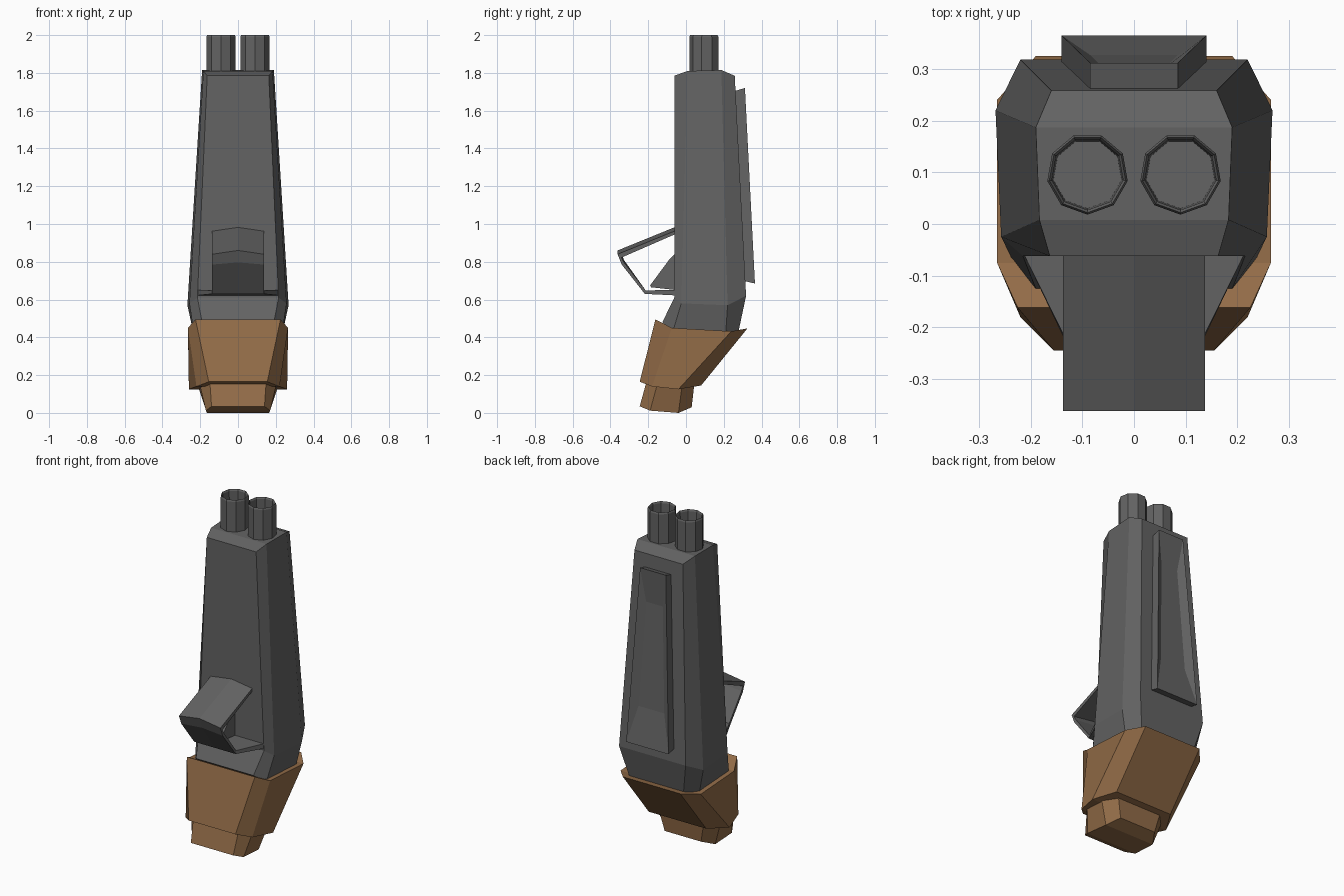
import bpy, bmesh, math
from mathutils import Vector

if "Cube" in bpy.data.objects:
    bpy.data.objects.remove(bpy.data.objects["Cube"])


def material(name, rgb):
    m = bpy.data.materials.new(name)
    m.diffuse_color = (*rgb, 1)
    m.use_nodes = True
    m.node_tree.nodes["Principled BSDF"].inputs["Base Color"].default_value = m.diffuse_color
    return m


METAL = material("gunmetal grey", (0.125, 0.125, 0.125))
WOOD = material("warm wood brown", (0.29, 0.15, 0.064))


def finish(name, bm, mat):
    bmesh.ops.recalc_face_normals(bm, faces=bm.faces)
    me = bpy.data.meshes.new(name)
    bm.to_mesh(me)
    bm.free()
    me.materials.append(mat)
    ob = bpy.data.objects.new(name, me)
    bpy.context.collection.objects.link(ob)
    return ob


def ring(half):
    """Mirror the right half of a section (front to back) into a closed ring."""
    return half + [(-x, y, z) for x, y, z in reversed(half)]


def loft(name, halves, mat):
    """Skin mirrored sections; the caps are strips running across x."""
    bm = bmesh.new()
    rows = [[bm.verts.new(p) for p in ring(h)] for h in halves]
    n = len(rows[0])
    for a, b in zip(rows, rows[1:]):
        for i in range(n):
            j = (i + 1) % n
            bm.faces.new((a[i], a[j], b[j], b[i]))
    for r in (rows[0], rows[-1]):
        for i in range(n // 2 - 1):
            bm.faces.new((r[i], r[i + 1], r[n - 2 - i], r[n - 1 - i]))
    return finish(name, bm, mat)


# Tapered body with a kicked-forward lower end
loft("body", [
    [(.19, -.125, .48), (.235, -.07, .43), (.235, .21, .42), (.18, .28, .44)],
    [(.215, -.062, .61), (.257, -.025, .58), (.268, .22, .57), (.22, .318, .62)],
    [(.163, -.062, 1.785), (.183, .008, 1.81), (.19, .187, 1.815), (.16, .258, 1.785)],
], METAL)

# Grip collar and its butt
loft("grip", [
    [(.155, -.245, .165), (.22, -.18, .14), (.26, -.04, .125), (.19, .08, .145)],
    [(.225, -.162, .495), (.265, -.075, .45), (.265, .24, .432), (.19, .325, .447)],
], WOOD)
loft("grip_butt", [
    [(.14, -.245, .035), (.17, -.19, .012), (.165, -.04, .0), (.12, .03, .03)],
    [(.15, -.205, .18), (.205, -.15, .16), (.215, -.02, .15), (.15, .045, .16)],
], WOOD)

# Two hollow nine-sided barrels
for side, label in ((-1, "left"), (1, "right")):
    bm = bmesh.new()
    rows = []
    for r, z in ((.079, 1.78), (.079, 1.99), (.075, 2.0), (.07, 1.99), (.067, 1.83)):
        rows.append([bm.verts.new((side * .09 + r * math.sin(k * math.tau / 9),
                                   .097 - r * math.cos(k * math.tau / 9), z))
                     for k in range(9)])
    for a, b in zip(rows, rows[1:]):
        for k in range(9):
            bm.faces.new((a[k], a[(k + 1) % 9], b[(k + 1) % 9], b[k]))
    bm.faces.new(rows[0])
    bm.faces.new(rows[-1])
    finish("barrel_" + label, bm, METAL)

# Tapered rear rib with a shallow dished face
bm = bmesh.new()
corners = lambda wb, yb, zb, wt, yt, zt: [bm.verts.new(p) for p in (
    (-wb, yb, zb), (wb, yb, zb), (wt, yt, zt), (-wt, yt, zt))]
inner = corners(.14, .300, .70, .085, .245, 1.70)
outer = corners(.14, .365, .685, .085, .312, 1.72)
dish = corners(.085, .327, .90, .055, .298, 1.52)
bm.faces.new(inner)
bm.faces.new(dish)
for a, b in ((inner, outer), (outer, dish)):
    for k in range(4):
        bm.faces.new((a[k], a[(k + 1) % 4], b[(k + 1) % 4], b[k]))
finish("rear_rib", bm, METAL)

# Bent-strip trigger guard: (half width, y, z, ridge lift), swept and thickened
path = [(.137, -.055, .965, .02), (.137, -.362, .84, .02), (.137, -.34, .785, .012),
        (.137, -.218, .63, 0), (.215, -.055, .622, 0)]
off = [(0, .02), (.02, .01), (.012, .012), (.005, .018), (0, .03)]
bm = bmesh.new()
rows = []
for (w, y, z, lift), (dy, dz) in zip(path, off):
    if z > .9:
        dz = -dz
    pts = [(-w, y, z), (0, y, z + lift), (w, y, z)]
    inn = [(x, py + dy, pz + (-.018 if z > .8 else dz)) for x, py, pz in reversed(pts)]
    rows.append([bm.verts.new(p) for p in pts + inn])
for a, b in zip(rows, rows[1:]):
    for k in range(6):
        bm.faces.new((a[k], a[(k + 1) % 6], b[(k + 1) % 6], b[k]))
for r in (rows[0], rows[-1]):
    bm.faces.new(r)
finish("trigger_guard", bm, METAL)

# Thin trigger blade
bm = bmesh.new()
profile = [(-.05, .85), (-.09, .81), (-.19, .675), (-.185, .665), (-.05, .65)]
face = bm.faces.new([bm.verts.new((-.024, y, z)) for y, z in profile])
ext = bmesh.ops.extrude_face_region(bm, geom=[face])
bmesh.ops.translate(bm, vec=Vector((.048, 0, 0)),
                    verts=[v for v in ext["geom"] if isinstance(v, bmesh.types.BMVert)])
finish("trigger", bm, METAL)
